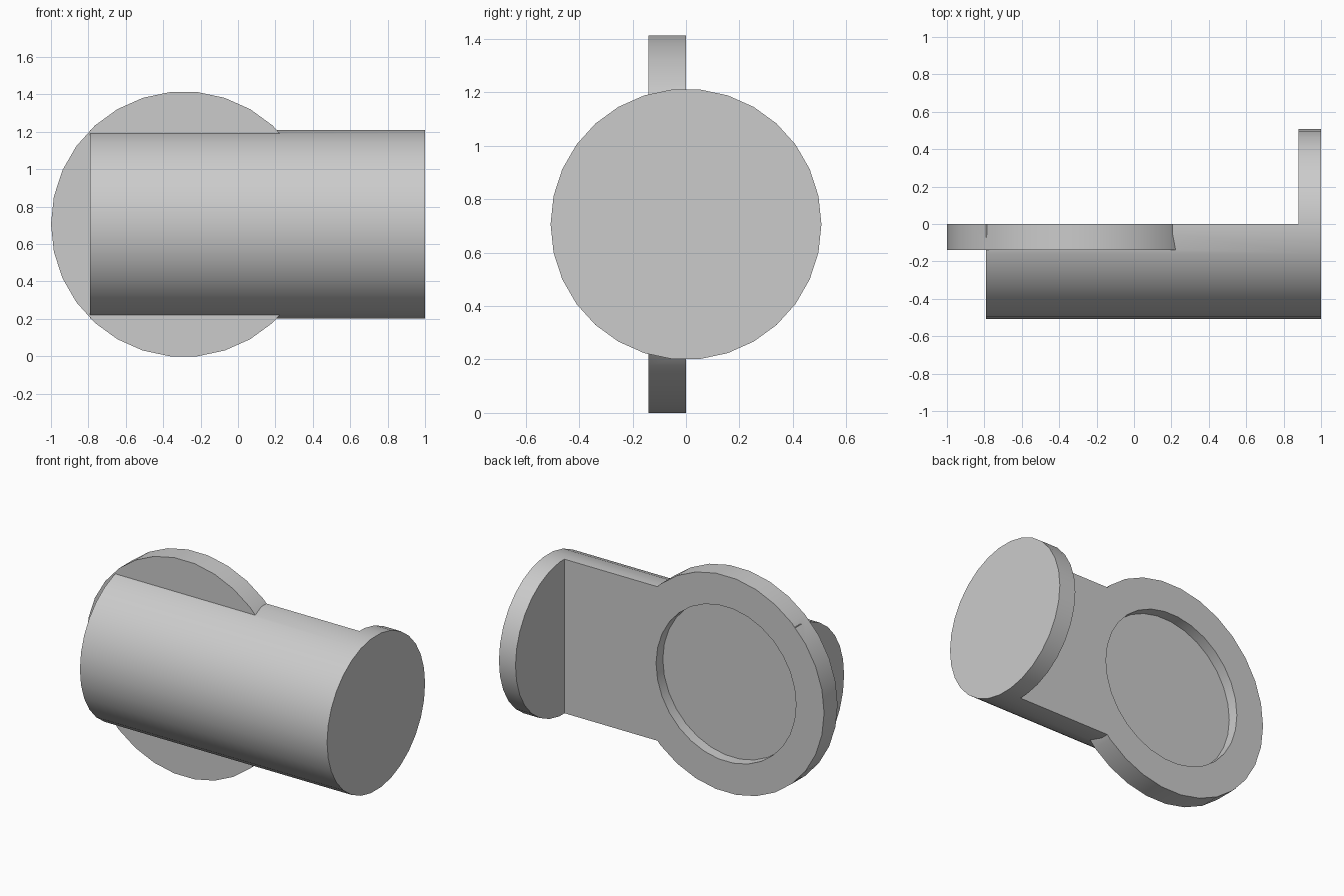
import bpy
from math import radians
from mathutils import Matrix

old = bpy.data.objects.get("Cube")
if old:
    bpy.data.objects.remove(old, do_unlink=True)

SIDES = 30
AXIS_Z = 0.706       # height of the barrel axis
BARREL_R = 0.507
FLANGE_R = 0.71
FLANGE_X = -0.29
RECESS_DEPTH = 0.07

grey = bpy.data.materials.new("plain grey")
grey.use_nodes = True
colour = (0.6, 0.6, 0.6, 1)
grey.diffuse_color = colour
grey.node_tree.nodes["Principled BSDF"].inputs["Base Color"].default_value = colour


def cylinder(name, radius, axis, start, end, centre):
    """Cylinder along x or y, with a vertex on the horizontal plane."""
    bpy.ops.mesh.primitive_cylinder_add(vertices=SIDES, radius=radius, depth=end - start)
    ob = bpy.context.object
    ob.name = name
    mid = (start + end) / 2
    if axis == "X":
        turn, place = Matrix.Rotation(radians(90), 4, "Y"), (mid, centre, AXIS_Z)
    else:
        turn = Matrix.Rotation(radians(90), 4, "X") @ Matrix.Rotation(radians(90), 4, "Z")
        place = (centre, mid, AXIS_Z)
    ob.data.transform(Matrix.Translation(place) @ turn)
    ob.data.materials.append(grey)
    return ob


def combine(target, tool, operation):
    """Apply a boolean and remove the tool object."""
    tool.hide_render = True
    mod = target.modifiers.new(operation.lower(), "BOOLEAN")
    mod.operation = operation
    mod.solver = "EXACT"
    mod.object = tool
    bpy.context.view_layer.objects.active = target
    bpy.ops.object.modifier_apply(modifier=mod.name)
    bpy.data.objects.remove(tool, do_unlink=True)


# Barrel with the round flange crossing it
body = cylinder("flanged_half_barrel", BARREL_R, "X", -0.79, 1.0, 0)
flange = cylinder("flange", FLANGE_R, "Y", -0.14, 0.05, FLANGE_X)
combine(body, flange, "UNION")

# Slice away the back half, leaving a full end disc
bpy.ops.mesh.primitive_cube_add(size=2)
slicer = bpy.context.object
slicer.name = "back_slicer"
slicer.data.transform(Matrix.Translation((0.88 - 1.5, 1, AXIS_Z)) @ Matrix.Diagonal((1.5, 1, 1.5, 1)))
slicer.data.materials.append(grey)
combine(body, slicer, "DIFFERENCE")

# Shallow round recess in the flat back
recess = cylinder("recess_cutter", BARREL_R, "Y", -RECESS_DEPTH, 0.2, FLANGE_X)
combine(body, recess, "DIFFERENCE")

bpy.ops.object.select_all(action="DESELECT")
body.select_set(True)
bpy.context.view_layer.objects.active = body
bpy.ops.object.shade_smooth_by_angle(angle=radians(30))
